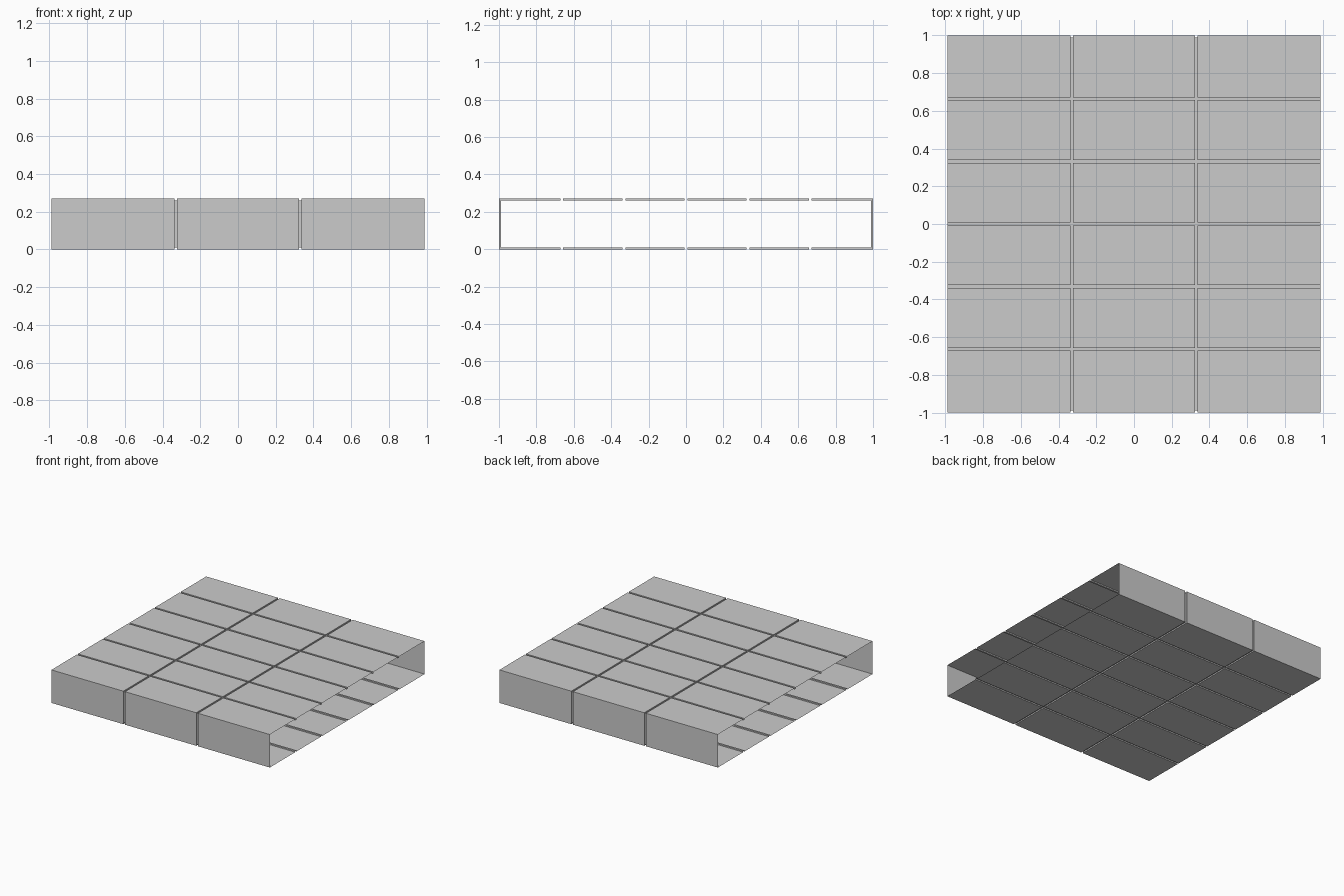
import bpy, bmesh

if "Cube" in bpy.data.objects:
    bpy.data.objects.remove(bpy.data.objects["Cube"])

HALF_X, HALF_Y, HEIGHT = 0.988, 1.0, 0.27   # overall size
D = 0.01                                    # groove depth
G = 0.0075                                  # half groove width
SEAMS_Y = [0.664, 0.332, 0.0, -0.332, -0.664]
SEAMS_X = [-0.33, 0.33]

# Cross-section in y,z: raised panel outline and the matching sunken outline
raised = [(HALF_Y, HEIGHT)]
sunken = [(HALF_Y - D, HEIGHT - D)]
for y in SEAMS_Y:
    for yy, drop in ((y + G, 0), (y + G, D), (y - G, D), (y - G, 0)):
        raised.append((yy, HEIGHT - drop))
        sunken.append((yy, HEIGHT - D))
raised.append((-HALF_Y, HEIGHT))
sunken.append((-HALF_Y + D, HEIGHT - D))


def full_loop(half):
    # bottom half is the top half turned by 180 degrees
    return half + [(-y, HEIGHT - z) for y, z in half]


raised, sunken = full_loop(raised), full_loop(sunken)

# Stations along x: step down into each seam and back up
stations = [(-HALF_X, raised)]
for x in SEAMS_X:
    stations += [(x - G, raised), (x - G, sunken), (x + G, sunken), (x + G, raised)]
stations.append((HALF_X, raised))

# Thin open-ended shell lofted through the stations
bm = bmesh.new()
rings = [[bm.verts.new((x, y, z)) for y, z in prof] for x, prof in stations]
n = len(raised)
for a, b in zip(rings, rings[1:]):
    for i in range(n):
        j = (i + 1) % n
        bm.faces.new((a[i], a[j], b[j], b[i]))
bmesh.ops.remove_doubles(bm, verts=bm.verts[:], dist=0.0005)

mesh = bpy.data.meshes.new("panelled_sleeve")
bm.to_mesh(mesh)
bm.free()
obj = bpy.data.objects.new("panelled_sleeve", mesh)
bpy.context.collection.objects.link(obj)
